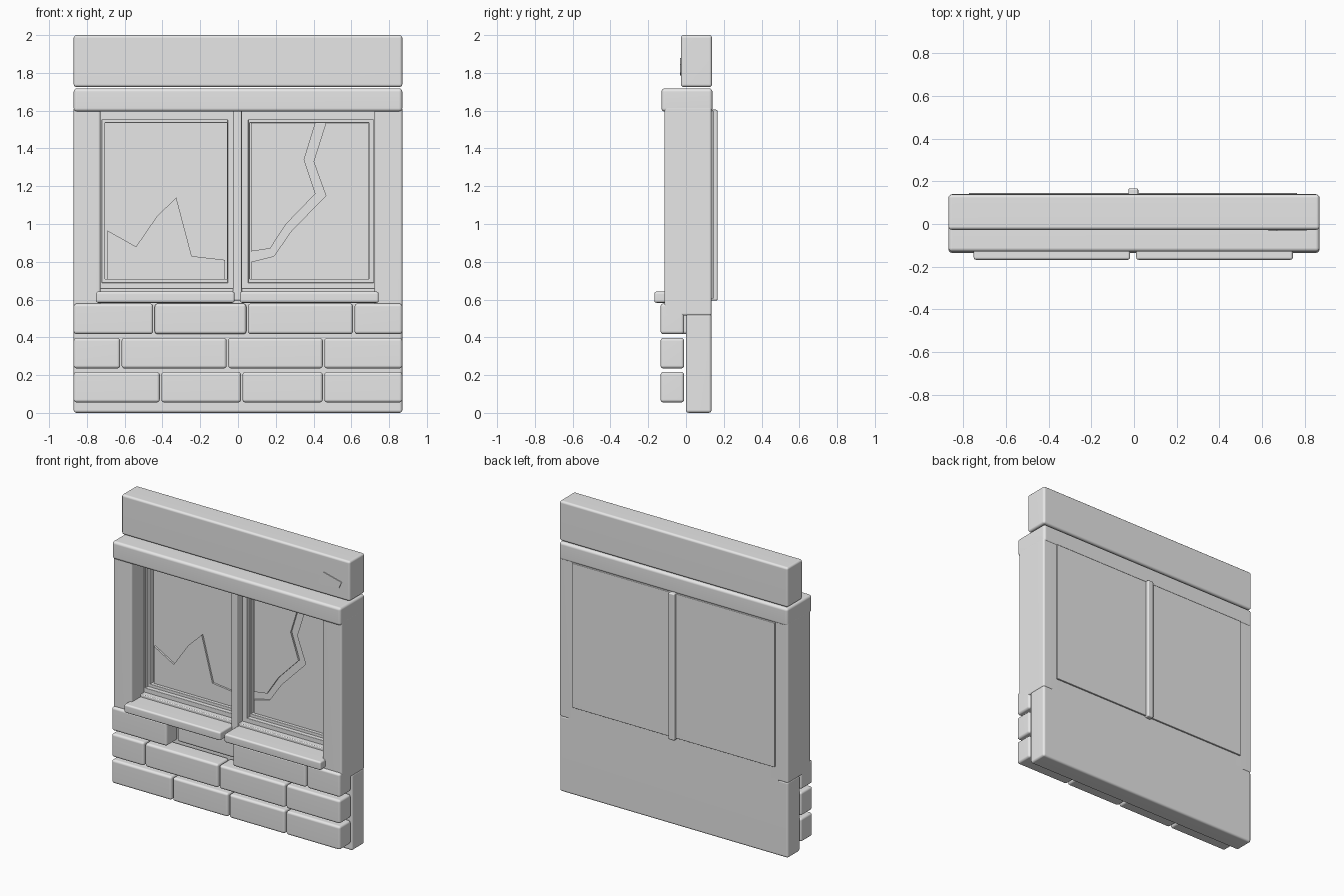
import bpy
import bmesh
from mathutils import Vector

cube = bpy.data.objects.get("Cube")
if cube:
    bpy.data.objects.remove(cube, do_unlink=True)

grey = bpy.data.materials.new("plain_grey")
grey.use_nodes = True
grey.diffuse_color = (0.8, 0.8, 0.8, 1)
grey.node_tree.nodes["Principled BSDF"].inputs["Base Color"].default_value = (0.8, 0.8, 0.8, 1)


def finish(name, bm):
    bmesh.ops.recalc_face_normals(bm, faces=bm.faces)
    mesh = bpy.data.meshes.new(name)
    bm.to_mesh(mesh)
    bm.free()
    mesh.materials.append(grey)
    obj = bpy.data.objects.new(name, mesh)
    bpy.context.collection.objects.link(obj)
    bpy.ops.object.select_all(action='DESELECT')
    obj.select_set(True)
    bpy.context.view_layer.objects.active = obj
    bpy.ops.object.shade_smooth_by_angle(angle=0.7)
    normals = obj.modifiers.new("even_shading", 'WEIGHTED_NORMAL')
    normals.keep_sharp = True
    return obj


def block(name, x, y, z, bevel=0.012):
    """Rounded box given as (min, max) on each axis."""
    bm = bmesh.new()
    bmesh.ops.create_cube(bm, size=1)
    for v in bm.verts:
        v.co = Vector([r[0] if c < 0 else r[1] for r, c in zip((x, y, z), v.co)])
    if bevel:
        bmesh.ops.bevel(bm, geom=bm.edges[:], offset=bevel, segments=3,
                        profile=0.5, affect='EDGES')
    return finish(name, bm)


def plate(name, outline, y0, y1):
    """Flat outline in x and z, given thickness along y."""
    bm = bmesh.new()
    face = bm.faces.new([bm.verts.new((x, y0, z)) for x, z in outline])
    out = bmesh.ops.extrude_face_region(bm, geom=[face])
    moved = [g for g in out["geom"] if isinstance(g, bmesh.types.BMVert)]
    bmesh.ops.translate(bm, verts=moved, vec=(0, y1 - y0, 0))
    return finish(name, bm)


def ring(name, outer, inner, y, bevel):
    """Rectangular frame from four bars; rectangles are x0, x1, z0, z1."""
    a, b, c, d = outer
    e, f, g, h = inner
    block(name + "_outer_stile", (a, e), y, (c, d), bevel)
    block(name + "_inner_stile", (f, b), y, (c, d), bevel)
    block(name + "_bottom_rail", (a, b), y, (c, g), bevel)
    block(name + "_top_rail", (a, b), y, (h, d), bevel)


HALF = 0.87

# Beams, posts and lower wall
block("top_beam", (-HALF, HALF), (-0.027, 0.138), (1.725, 2.0), 0.015)
block("lintel", (-HALF, HALF), (-0.13, 0.14), (1.595, 1.718), 0.018)
block("right_post", (-HALF, -0.728), (-0.115, 0.135), (0.515, 1.62))
block("left_post", (0.722, HALF), (-0.115, 0.135), (0.515, 1.62))
block("lower_wall", (-HALF, HALF), (0, 0.135), (0, 0.525), 0.015)
block("wall_under_window", (-0.8, 0.8), (0, 0.135), (0.48, 0.64), 0)

# Chipped patch on the top beam
plate("beam_chip", [(0.63, 1.81), (0.67, 1.88), (0.81, 1.845), (0.79, 1.8), (0.65, 1.785)],
      -0.032, -0.025)

# Staggered bricks; one is pushed in
ROWS = [(0.055, (-0.41, 0.02, 0.453)),
        (0.235, (-0.62, -0.056, 0.453)),
        (0.417, (-0.445, 0.048, 0.613))]
for row, (z, joints) in enumerate(ROWS):
    edges = [-HALF - 0.004, *joints, HALF + 0.004]
    for i, (x0, x1) in enumerate(zip(edges, edges[1:])):
        push = 0.1 if (row, i) == (2, 1) else 0
        block(f"brick_{row + 1}_{i + 1}", (x0 + 0.004, x1 - 0.004),
              (-0.135 + push, -0.01 + push), (z, z + 0.162), 0.016)

# Windows: stepped frame, pane and sill on each side
for side, x0, x1 in (("right", -0.73, -0.02), ("left", 0.015, 0.725)):
    mid = (x0 + 0.01, x1 - 0.035) if side == "right" else (x0 + 0.04, x1 - 0.008)
    low = (mid[0] + 0.016, mid[1] - 0.002) if side == "right" else (mid[0] + 0.008, mid[1] - 0.024)
    ring(side + "_frame", (x0, x1, 0.6, 1.61), (*mid, 0.69, 1.55), (0.02, 0.13), 0.003)
    ring(side + "_sash", (x0, x1, 0.6, 1.61), (*low, 0.71, 1.535), (0.05, 0.13), 0.003)
    block(side + "_inner_ledge", (x0, x1), (-0.02, 0.1), (0.59, 0.66), 0.006)
    back = (-0.775, -0.02) if side == "right" else (0.015, 0.765)
    block(side + "_pane", back, (0.085, 0.145), (0.605, 1.6), 0.004)
    sill = (-0.752, -0.018) if side == "right" else (0.01, 0.745)
    block(side + "_sill", sill, (-0.168, 0.02), (0.583, 0.642), 0.012)

block("centre_mullion", (-0.026, 0.02), (-0.04, 0.167), (0.595, 1.605), 0.008)

# Broken glass pieces
plate("right_glass_shard", [(-0.69, 0.7), (-0.69, 0.965), (-0.54, 0.88), (-0.43, 1.04),
                            (-0.327, 1.14), (-0.245, 0.83), (-0.07, 0.81), (-0.07, 0.7)],
      0.072, 0.088)
plate("left_upper_shard", [(0.07, 1.535), (0.41, 1.535), (0.35, 1.34), (0.41, 1.16),
                           (0.255, 1.0), (0.17, 0.87), (0.07, 0.855)], 0.072, 0.088)
plate("left_lower_shard", [(0.465, 1.535), (0.4, 1.33), (0.465, 1.15), (0.28, 0.96),
                           (0.19, 0.83), (0.07, 0.8), (0.07, 0.7), (0.69, 0.7), (0.69, 1.535)],
      0.072, 0.088)
